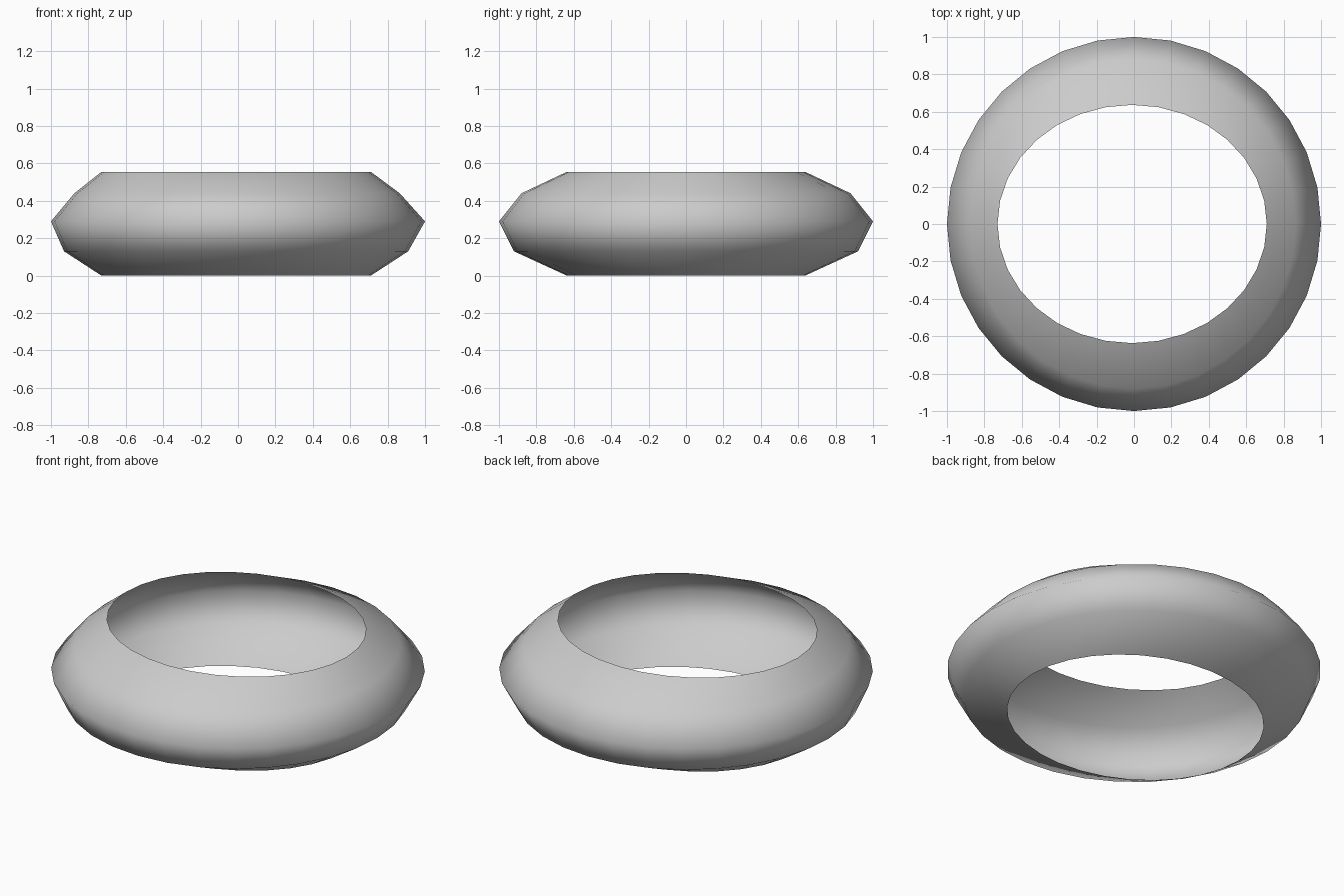
import bpy, bmesh, math

if "Cube" in bpy.data.objects:
    bpy.data.objects.remove(bpy.data.objects["Cube"])

SIDES = 32
# Rings from bottom to top: x radius, y radius, x centre, height
RINGS = [
    (0.72, 0.637, -0.01, 0.0),
    (0.92, 0.92, -0.01, 0.13),
    (1.0, 1.0, 0.0, 0.29),
    (0.87, 0.88, -0.005, 0.44),
    (0.72, 0.637, -0.01, 0.555),
]

# Open bulging band, oval at both rims and round at the widest ring
bm = bmesh.new()
loops = []
for rx, ry, cx, z in RINGS:
    angles = [2 * math.pi * i / SIDES for i in range(SIDES)]
    loops.append([bm.verts.new((cx + rx * math.cos(a), ry * math.sin(a), z)) for a in angles])
for low, high in zip(loops, loops[1:]):
    for i in range(SIDES):
        j = (i + 1) % SIDES
        bm.faces.new((low[i], low[j], high[j], high[i])).smooth = True

mesh = bpy.data.meshes.new("ring_band")
bm.to_mesh(mesh)
bm.free()
band = bpy.data.objects.new("ring_band", mesh)
bpy.context.collection.objects.link(band)
